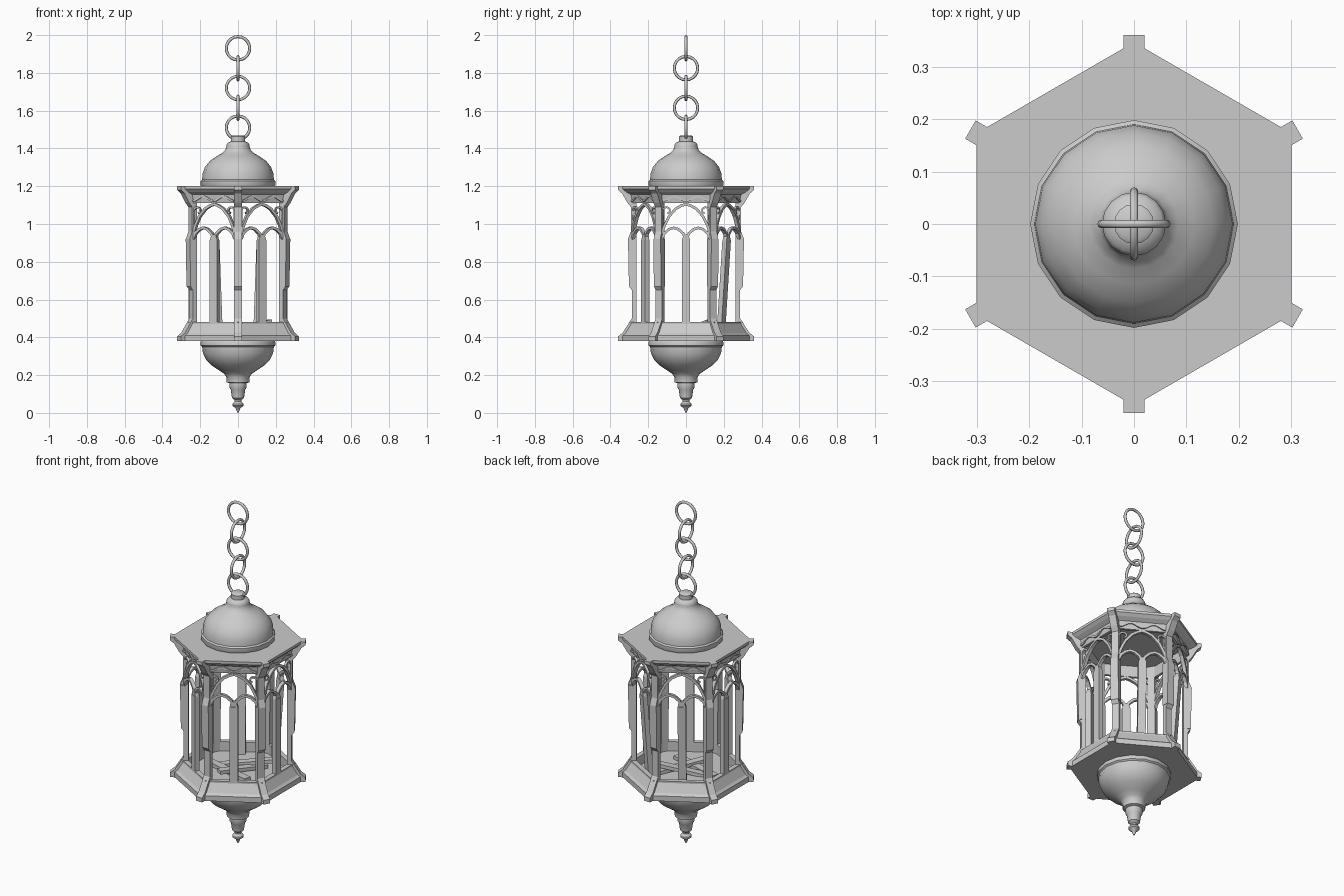
import bpy, bmesh
from math import sin, cos, pi, radians
from mathutils import Vector, Matrix

if "Cube" in bpy.data.objects:
    bpy.data.objects.remove(bpy.data.objects["Cube"])

FACES = [radians(60 * k) for k in range(6)]
CORNERS = [a + pi / 6 for a in FACES]


def finish(name, bm, smooth=False):
    bmesh.ops.recalc_face_normals(bm, faces=bm.faces)
    me = bpy.data.meshes.new(name)
    bm.to_mesh(me)
    bm.free()
    ob = bpy.data.objects.new(name, me)
    bpy.context.collection.objects.link(ob)
    if smooth:
        bpy.ops.object.select_all(action='DESELECT')
        ob.select_set(True)
        bpy.context.view_layer.objects.active = ob
        bpy.ops.object.shade_smooth_by_angle(angle=radians(40))
    return ob


def place(a, r, u, z):
    """Radial, tangential and height position on the side facing angle a."""
    return Vector((r * cos(a) - u * sin(a), r * sin(a) + u * cos(a), z))


def skin(bm, rings, cap=True):
    for p, q in zip(rings, rings[1:]):
        n = len(p)
        for i in range(n):
            bm.faces.new((p[i], p[(i + 1) % n], q[(i + 1) % n], q[i]))
    if cap:
        bm.faces.new(rings[0])
        bm.faces.new(rings[-1])


def lathe(name, profile, n, phase=0.0, smooth=False):
    bm = bmesh.new()
    rings = [[bm.verts.new(place(phase + 2 * pi * i / n, r, 0, z)) for i in range(n)]
             for r, z in profile]
    skin(bm, rings)
    return finish(name, bm, smooth)


def bar(bm, a, pts, width, depth, r):
    """Rectangular bar following a (u, z) path in one side of the lantern."""
    rings = []
    for i, (u, z) in enumerate(pts):
        p, q = Vector(pts[max(i - 1, 0)]), Vector(pts[min(i + 1, len(pts) - 1)])
        t = (q - p).normalized() * width / 2
        rings.append([bm.verts.new(place(a, r + d, u - s * t.y, z + s * t.x))
                      for s, d in ((-1, -depth / 2), (1, -depth / 2), (1, depth / 2), (-1, depth / 2))])
    skin(bm, rings)


def bars(name, paths, width, depth, r):
    bm = bmesh.new()
    for a in FACES:
        for path in paths:
            bar(bm, a, path, width, depth, r)
    return finish(name, bm)


def mirrored(path):
    return [path, [(-u, z) for u, z in path]]


def hexa(profile):
    return [(r / cos(pi / 6), z) for r, z in profile]


# Hexagonal base tray and top cornice
lathe("base_tray", hexa([(.03, .38), (.30, .38), (.30, .41), (.287, .422), (.262, .47),
                         (.262, .48), (.235, .48), (.235, .425), (.03, .425)]), 6, pi / 6)
lathe("top_cornice", hexa([(.03, 1.2), (.30, 1.2), (.30, 1.185), (.285, 1.17), (.262, 1.155),
                           (.255, 1.11), (.24, 1.11), (.24, 1.175), (.03, 1.175)]), 6, pi / 6)

# Six corner posts with flared ends and a thicker middle
post = [(.36, 1.2), (.36, 1.18), (.338, 1.162), (.312, 1.115), (.292, 1.09), (.292, .96),
        (.307, .92), (.302, .67), (.287, .65), (.287, .5), (.303, .475), (.335, .425),
        (.36, .405), (.36, .38)]
bm = bmesh.new()
for a in CORNERS:
    for (r1, z1), (r2, z2) in zip(post, post[1:]):
        h = .022 if .66 < (z1 + z2) / 2 < .93 else .02
        rings = [[bm.verts.new(place(a, r, u, z)) for r, u in
                  ((.262, -h), (r0, -h), (r0, h), (.262, h))]
                 for r, r0, z in ((0, r1, z1), (0, r2, z2))]
        skin(bm, rings, cap=False)
bmesh.ops.remove_doubles(bm, verts=bm.verts, dist=.0005)
bmesh.ops.holes_fill(bm, edges=bm.edges, sides=8)
finish("corner_posts", bm)

# Mullion in the middle of each side; the two rear ones lean inward at the foot
bm = bmesh.new()
for a in FACES:
    lean = .035 if sin(a) > .5 else 0
    rings = [[bm.verts.new(place(a, r - k, u, z)) for r, u in
              ((.235, -.022), (.262, -.022), (.262, .022), (.235, .022))]
             for z, k in ((.425, lean), (.915, 0))]
    skin(bm, rings)
    rings = [[bm.verts.new(place(a, r, u * w, z)) for r, u in
              ((.237, -1), (.26, -1), (.26, 1), (.237, 1))]
             for z, w in ((.915, .022), (.945, .012))]
    skin(bm, rings)
finish("mullions", bm)

# Tracery: twin lower arches, one large pointed arch, scrolls and wavy relief
small = [(.005, .925), (.015, .95), (.04, .972), (.065, .98), (.09, .972), (.115, .95), (.128, .92)]
large = [(.128, .95), (.112, .995), (.09, 1.04), (.055, 1.08), (.025, 1.097), (0, 1.105)]
scroll = [(.128, .99), (.124, 1.03)] + [
    (.1 + (.026 - .0018 * i) * cos(.5 * i), 1.068 + (.026 - .0018 * i) * sin(.5 * i))
    for i in range(10)]
wave = [(-.125 + .25 * i / 20, 1.134 + .012 * cos(pi * 4 * i / 20 + pi)) for i in range(21)]
bars("lower_arches", mirrored(small), .014, .02, .249)
bars("large_arches", mirrored(large), .014, .02, .249)
bars("corner_scrolls", mirrored(scroll), .009, .014, .249)
bars("wavy_relief", [wave], .01, .014, .258)

# Loose slats lying on the tray floor
bm = bmesh.new()
for x, y, z, length, turn, tilt in ((.02, .06, .455, .34, 25, 10), (-.03, -.05, .437, .32, -15, 1),
                                    (.03, .0, .445, .28, 60, -4)):
    m = (Matrix.Translation((x, y, z)) @ Matrix.Rotation(radians(turn), 4, 'Z')
         @ Matrix.Rotation(radians(-tilt), 4, 'Y') @ Matrix.Diagonal((length, .042, .02, 1)))
    bmesh.ops.create_cube(bm, size=1, matrix=m)
finish("loose_slats", bm)

# Dome and hanging finial
lathe("dome", [(.195, 1.2), (.198, 1.205), (.198, 1.228), (.19, 1.235), (.188, 1.265), (.176, 1.3),
               (.15, 1.333), (.115, 1.358), (.085, 1.375), (.067, 1.392), (.061, 1.41), (.061, 1.418),
               (.054, 1.43), (.038, 1.437), (.038, 1.462), (.03, 1.468)], 16, 0, True)
lathe("bowl_finial", [(.195, .38), (.198, .375), (.198, .357), (.19, .35), (.186, .318), (.17, .283),
                      (.14, .252), (.1, .225), (.073, .207), (.062, .19), (.06, .162), (.045, .157),
                      (.046, .135), (.038, .122), (.032, .08), (.018, .068), (.018, .06),
                      (.03, .048), (.03, .038), (.012, .024), (.008, .012), (.002, 0)], 16, 0, True)

# Chain of five alternating rings
for i in range(5):
    bpy.ops.mesh.primitive_torus_add(major_segments=20, minor_segments=8, major_radius=.062,
                                     minor_radius=.008, location=(0, 0, 1.93 - .105 * i),
                                     rotation=(pi / 2, 0, pi / 2 * (i % 2)))
    bpy.context.object.name = "chain_ring_%d" % (i + 1)
    bpy.ops.object.shade_smooth_by_angle(angle=radians(60))
